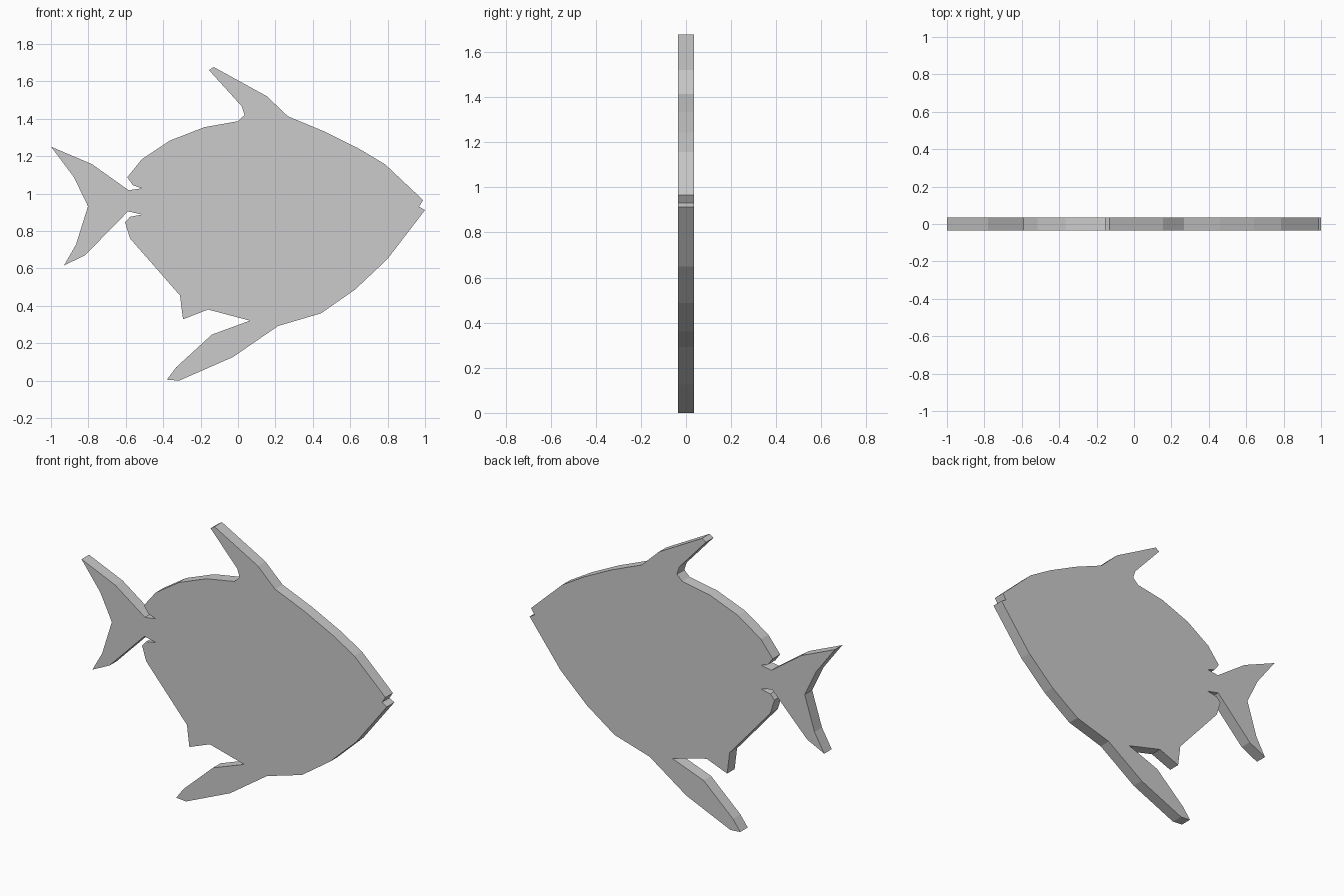
import bpy
import bmesh

if "Cube" in bpy.data.objects:
    bpy.data.objects.remove(bpy.data.objects["Cube"])

HALF_THICKNESS = 0.035

# Outline as (x, z) stretches, clockwise in the front view from the tail notch
tail_top = [(-0.802, 0.932), (-0.877, 1.087), (-1.0, 1.251), (-0.78, 1.157),
            (-0.585, 1.018), (-0.515, 1.028)]
back = [(-0.562, 1.045), (-0.592, 1.087), (-0.515, 1.183), (-0.365, 1.283),
        (-0.18, 1.355), (0.0, 1.387)]
top_fin = [(0.035, 1.42), (0.02, 1.467), (-0.155, 1.66), (-0.13, 1.677),
           (0.155, 1.52), (0.267, 1.413)]
forehead = [(0.46, 1.333), (0.642, 1.243), (0.786, 1.157), (0.99, 0.965)]
mouth = [(0.968, 0.93), (1.0, 0.912)]
belly = [(0.797, 0.648), (0.626, 0.487), (0.444, 0.36), (0.214, 0.292)]
lower_fin = [(-0.027, 0.126), (-0.315, 0.0), (-0.38, 0.005), (-0.332, 0.07),
             (-0.14, 0.246), (0.064, 0.321)]
rear_fin = [(-0.16, 0.38), (-0.294, 0.328), (-0.31, 0.455)]
rump = [(-0.577, 0.76), (-0.604, 0.846), (-0.577, 0.876), (-0.513, 0.888)]
tail_bottom = [(-0.588, 0.905), (-0.818, 0.67), (-0.93, 0.616), (-0.866, 0.728)]

outline = (tail_top + back + top_fin + forehead + mouth + belly
           + lower_fin + rear_fin + rump + tail_bottom)


def extruded_plate(name, points, half):
    """Flat plate in the xz plane, extruded evenly either side of y = 0."""
    bm = bmesh.new()
    face = bm.faces.new([bm.verts.new((x, -half, z)) for x, z in points])
    result = bmesh.ops.extrude_face_region(bm, geom=[face], use_keep_orig=True)
    moved = [g for g in result["geom"] if isinstance(g, bmesh.types.BMVert)]
    bmesh.ops.translate(bm, verts=moved, vec=(0, 2 * half, 0))
    bmesh.ops.recalc_face_normals(bm, faces=bm.faces)
    # Split the concave side faces cleanly
    sides = [f for f in bm.faces if len(f.verts) > 4]
    bmesh.ops.triangulate(bm, faces=sides)
    mesh = bpy.data.meshes.new(name)
    bm.to_mesh(mesh)
    bm.free()
    obj = bpy.data.objects.new(name, mesh)
    bpy.context.collection.objects.link(obj)
    return obj


# Fish cut-out: body, fins and tail in one plate
extruded_plate("fish_body", outline, HALF_THICKNESS)
